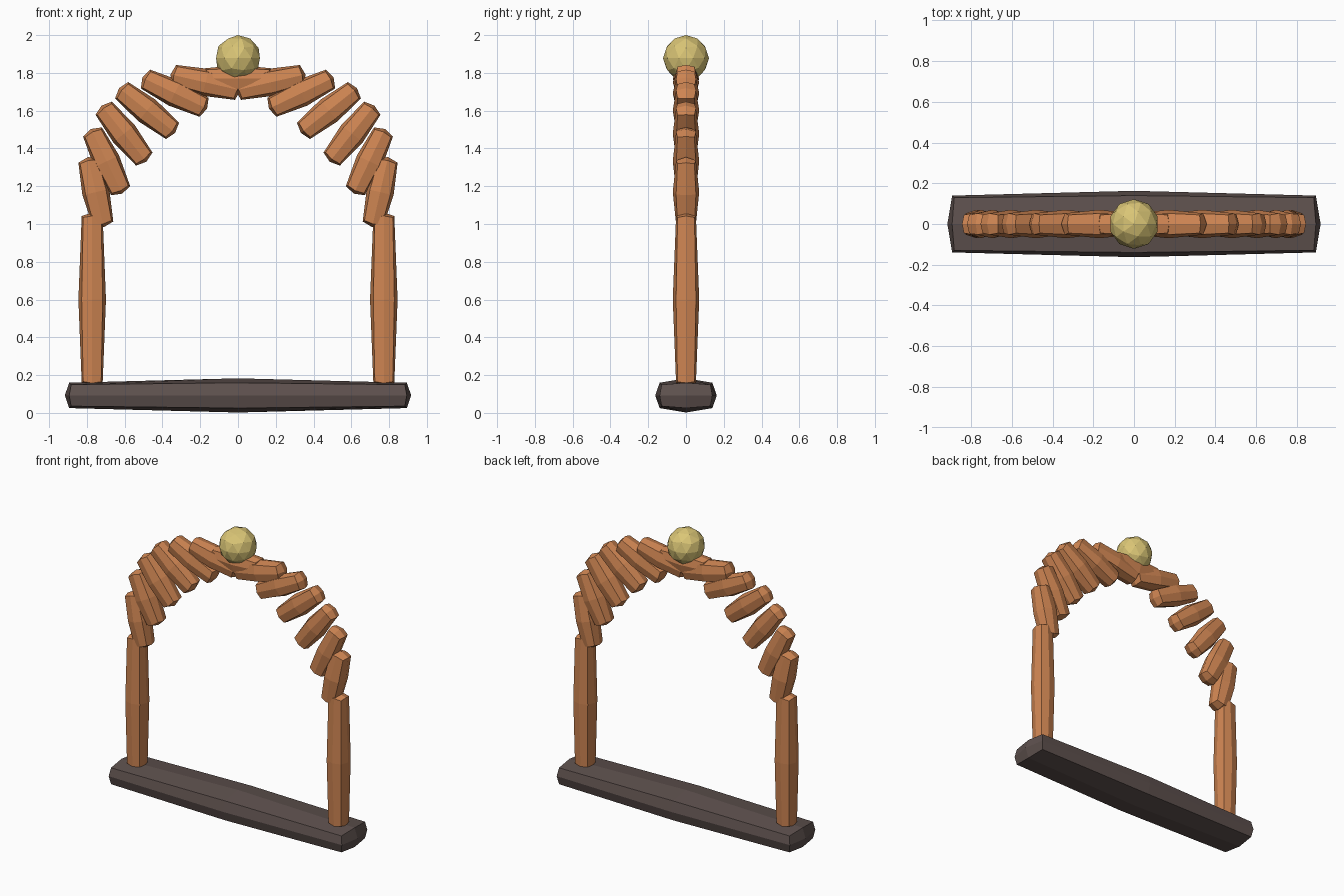
import bpy, bmesh, math
from mathutils import Vector

if "Cube" in bpy.data.objects:
    bpy.data.objects.remove(bpy.data.objects["Cube"])


def material(name, rgb):
    m = bpy.data.materials.new(name)
    m.diffuse_color = (*rgb, 1)
    m.use_nodes = True
    m.node_tree.nodes["Principled BSDF"].inputs["Base Color"].default_value = m.diffuse_color
    return m


clay = material("orange clay", (0.62, 0.235, 0.085))
slate = material("dark slate", (0.112, 0.082, 0.076))
gold = material("pale gold", (0.70, 0.56, 0.18))


def add_object(bm, name, mat, loc, tilt=0):
    me = bpy.data.meshes.new(name)
    bm.to_mesh(me)
    bm.free()
    me.materials.append(mat)
    ob = bpy.data.objects.new(name, me)
    ob.location = loc
    ob.rotation_euler = (0, tilt, 0)
    bpy.context.collection.objects.link(ob)
    return ob


def rounded_box(name, mat, loc, half, r, tilt=0):
    """Box with two segments per side, its corners pulled onto a radius."""
    bm = bmesh.new()
    bmesh.ops.create_cube(bm, size=2)
    bmesh.ops.subdivide_edges(bm, edges=bm.edges[:], cuts=1, use_grid_fill=True)
    for v in bm.verts:
        s = Vector([round(c) for c in v.co])
        n = s.normalized()
        v.co = [s[i] * (half[i] - r) + n[i] * r for i in range(3)]
    return add_object(bm, name, mat, loc, tilt)


# Base plinth
rounded_box("base", slate, (0, 0, 0.0925), (0.917, 0.163, 0.0905), 0.08)

# Two upright posts
R, SPRING = 0.772, 0.997
for side, x in (("left", -R), ("right", R)):
    rounded_box(side + "_post", clay, (x, 0, 0.6), (0.073, 0.07, 0.46), 0.06)

# Arch blocks, fanned along a half circle
for k in range(1, 14):
    a = math.pi * k / 14
    rounded_box(f"arch_block_{k}", clay,
                (R * math.cos(a), 0, SPRING + R * math.sin(a)),
                (0.19, 0.07, 0.073), 0.06, a - math.pi / 2)

# Ball on the crown
bm = bmesh.new()
bmesh.ops.create_icosphere(bm, subdivisions=2, radius=0.122)
add_object(bm, "crown_ball", gold, (0, 0, 1.878))
